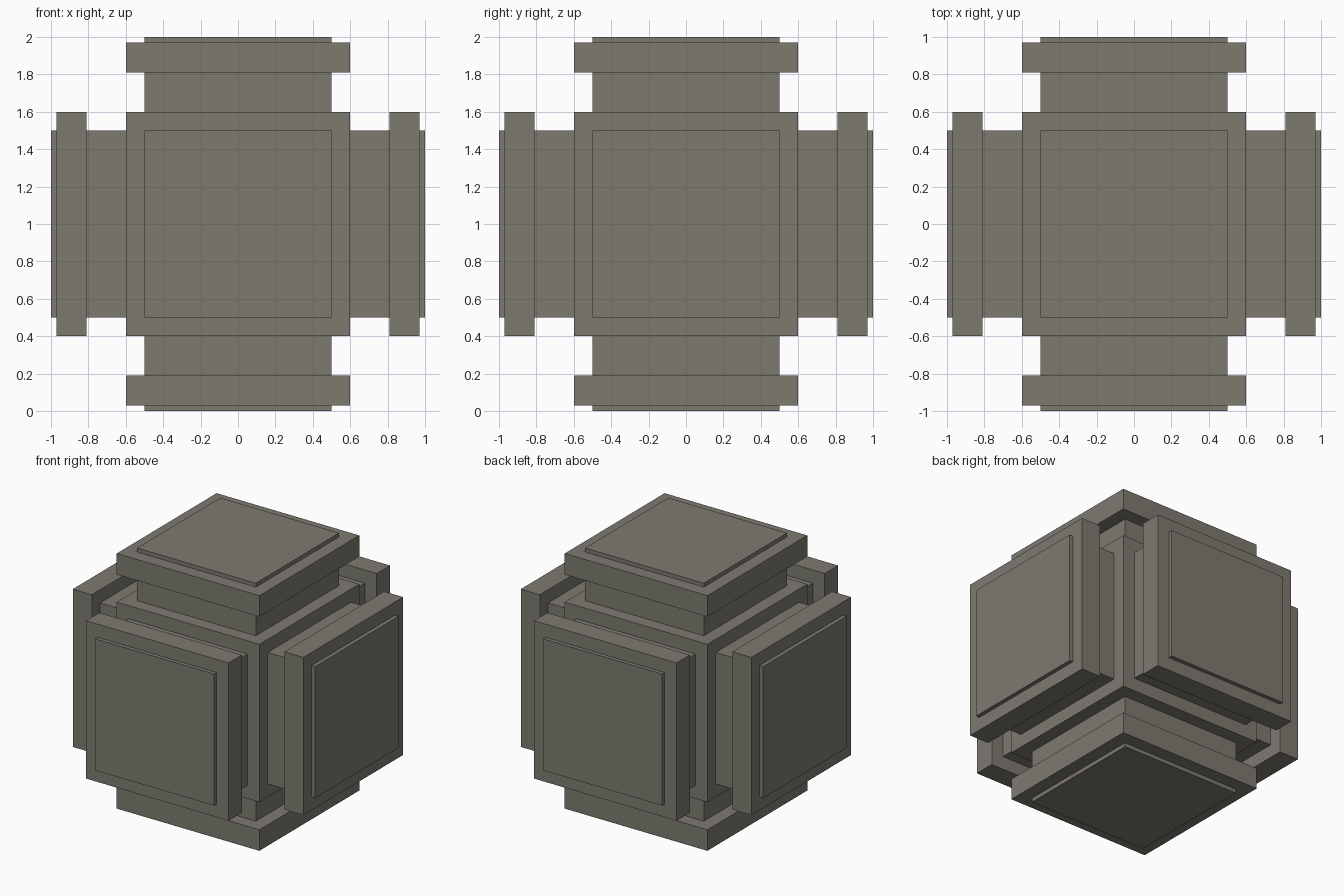
import bpy, bmesh
from mathutils import Vector

if "Cube" in bpy.data.objects:
    bpy.data.objects.remove(bpy.data.objects["Cube"])

CENTRE = Vector((0, 0, 1))

stone = bpy.data.materials.new("warm_grey")
stone.diffuse_color = (0.205, 0.195, 0.163, 1)
stone.use_nodes = True
stone.node_tree.nodes["Principled BSDF"].inputs["Base Color"].default_value = stone.diffuse_color


def finish(name, bm):
    bmesh.ops.recalc_face_normals(bm, faces=bm.faces[:])
    mesh = bpy.data.meshes.new(name)
    bm.to_mesh(mesh)
    bm.free()
    mesh.materials.append(stone)
    obj = bpy.data.objects.new(name, mesh)
    bpy.context.collection.objects.link(obj)
    return obj


# Central cube
bm = bmesh.new()
bmesh.ops.create_cube(bm, size=1.2)
bmesh.ops.translate(bm, verts=bm.verts[:], vec=CENTRE)
finish("core_cube", bm)

# Stepped square arm: (half width, distance from centre) for neck, flange, end pad
PROFILE = [(0.5, 0.6), (0.5, 0.81), (0.6, 0.81), (0.6, 0.97), (0.5, 0.97), (0.5, 1.0)]


def arm(name, direction):
    rot = Vector((0, 0, 1)).rotation_difference(Vector(direction)).to_matrix()
    bm = bmesh.new()
    rings = []
    for half, dist in PROFILE:
        corners = [(-half, -half), (half, -half), (half, half), (-half, half)]
        rings.append([bm.verts.new(rot @ Vector((x, y, dist)) + CENTRE) for x, y in corners])
    for a, b in zip(rings, rings[1:]):
        for i in range(4):
            j = (i + 1) % 4
            bm.faces.new((a[i], a[j], b[j], b[i]))
    bm.faces.new(rings[0][::-1])
    bm.faces.new(rings[-1])
    finish(name, bm)


# One arm on every side of the core
for side, direction in {
    "right": (1, 0, 0), "left": (-1, 0, 0),
    "back": (0, 1, 0), "front": (0, -1, 0),
    "top": (0, 0, 1), "bottom": (0, 0, -1),
}.items():
    arm(side + "_arm", direction)
